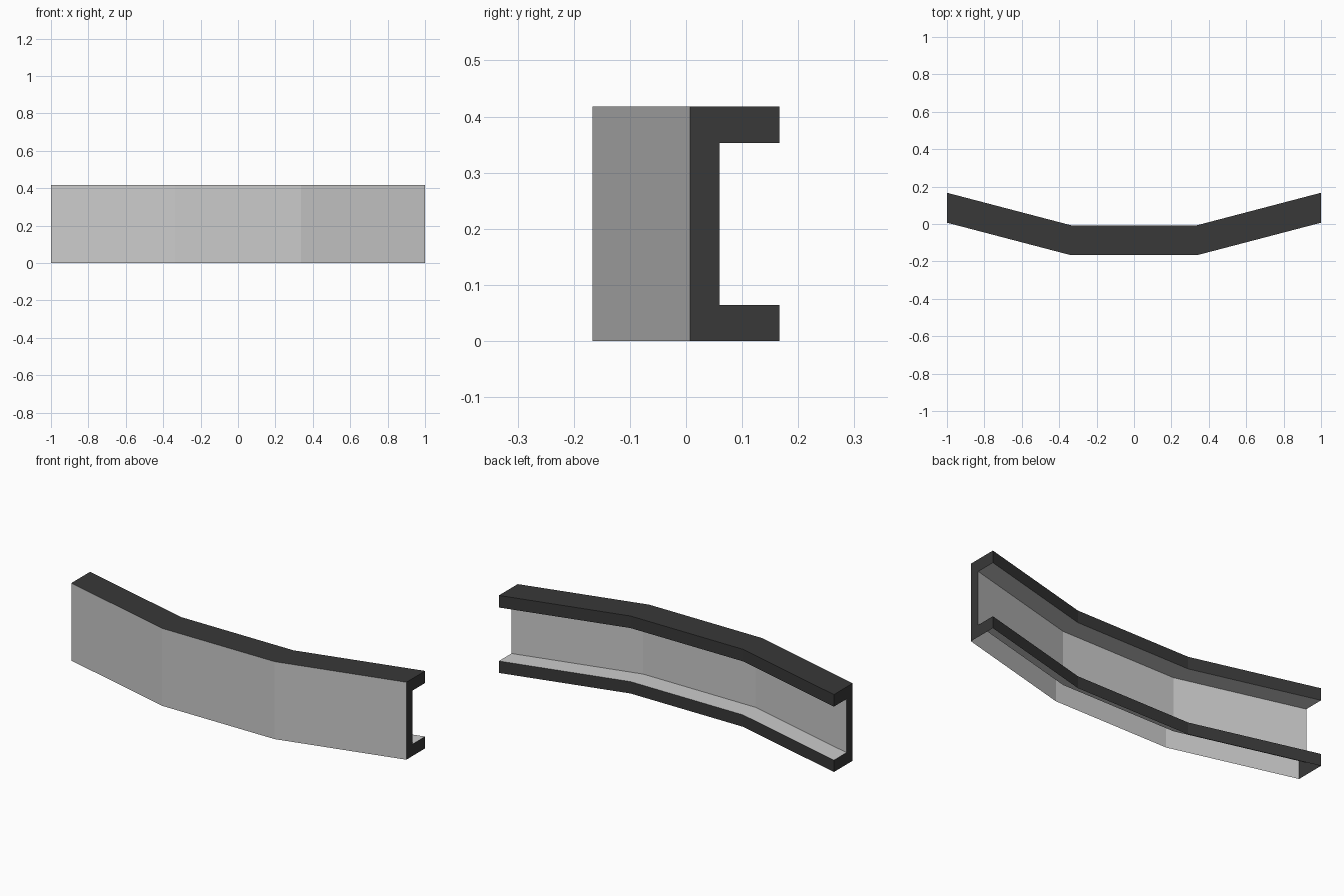
import bpy
import bmesh

if "Cube" in bpy.data.objects:
    bpy.data.objects.remove(bpy.data.objects["Cube"])

# C-channel cross-section (y, z), left open underneath
PROFILE = [(0, 0), (0, 0.418), (0.16, 0.418), (0.16, 0.353),
           (0.053, 0.353), (0.053, 0.064), (0.16, 0.064), (0.16, 0)]
# 1 = dark trim (top and rear edges), 0 = plain grey
STRIP_MATERIAL = [0, 1, 1, 0, 0, 0, 1]
# Bent path (x, y of the front face)
PATH = [(-1, 0.007), (-0.336, -0.167), (0.336, -0.167), (1, 0.007)]


def material(name, value):
    mat = bpy.data.materials.new(name)
    mat.diffuse_color = (value, value, value, 1)
    mat.use_nodes = True
    mat.node_tree.nodes["Principled BSDF"].inputs["Base Color"].default_value = mat.diffuse_color
    return mat


mesh = bpy.data.meshes.new("curved_channel_bumper")
mesh.materials.append(material("plain_grey", 0.8))
mesh.materials.append(material("dark_trim", 0.04))

bm = bmesh.new()
rings = [[bm.verts.new((x, y + py, pz)) for py, pz in PROFILE] for x, y in PATH]

# Long faces, one strip per profile edge
for r0, r1 in zip(rings, rings[1:]):
    for j, mat_index in enumerate(STRIP_MATERIAL):
        face = bm.faces.new((r0[j], r1[j], r1[j + 1], r0[j + 1]))
        face.material_index = mat_index

# Dark end caps
for loop in (rings[0], rings[-1][::-1]):
    bm.faces.new(loop).material_index = 1

bm.to_mesh(mesh)
bm.free()
bumper = bpy.data.objects.new("curved_channel_bumper", mesh)
bpy.context.collection.objects.link(bumper)
